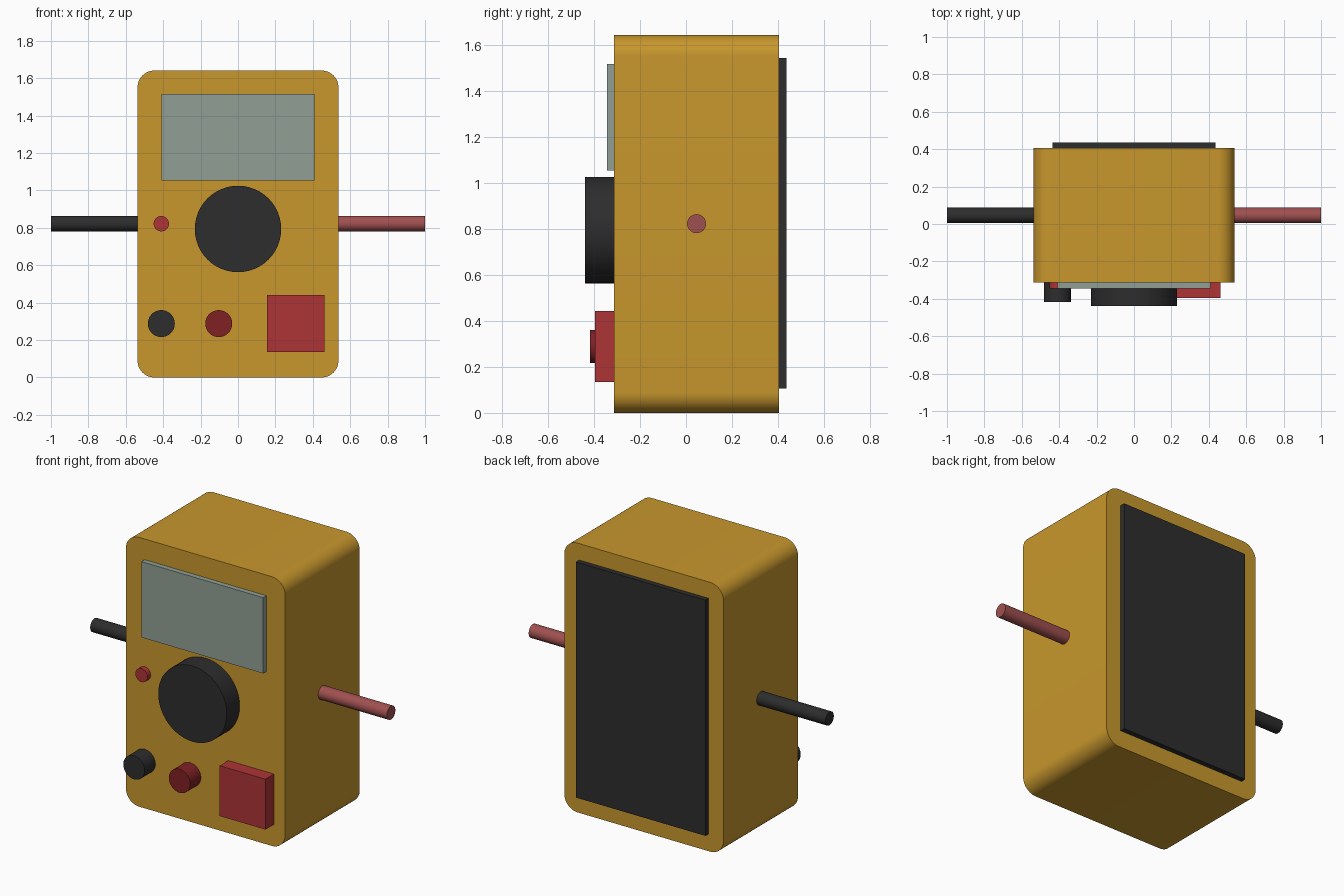
import bpy, bmesh, math
from mathutils import Matrix

if "Cube" in bpy.data.objects:
    bpy.data.objects.remove(bpy.data.objects["Cube"])


def material(name, rgb):
    m = bpy.data.materials.new(name)
    lin = [(c / 255 / 12.92) if c < 11 else ((c / 255 + 0.055) / 1.055) ** 2.4 for c in rgb]
    m.diffuse_color = (*lin, 1)
    m.use_nodes = True
    m.node_tree.nodes["Principled BSDF"].inputs["Base Color"].default_value = m.diffuse_color
    return m


YELLOW = material("case yellow", (200, 151, 45))
BLACK = material("black rubber", (45, 45, 45))
SCREEN = material("screen grey green", (145, 160, 149))
RED = material("button red", (174, 52, 54))
DARK_RED = material("socket red", (128, 33, 36))
LEAD_RED = material("lead red", (160, 80, 80))


def finish(name, bm, mat, smooth=True):
    bmesh.ops.recalc_face_normals(bm, faces=bm.faces)
    mesh = bpy.data.meshes.new(name)
    bm.to_mesh(mesh)
    bm.free()
    mesh.materials.append(mat)
    ob = bpy.data.objects.new(name, mesh)
    bpy.context.collection.objects.link(ob)
    if smooth:
        bpy.ops.object.select_all(action='DESELECT')
        ob.select_set(True)
        bpy.context.view_layer.objects.active = ob
        bpy.ops.object.shade_smooth_by_angle(angle=math.radians(30))
    return ob


def box(name, x, y, z, mat):
    """Box from (min, max) ranges."""
    bm = bmesh.new()
    bmesh.ops.create_cube(bm, size=1)
    for v in bm.verts:
        v.co = [r[0] + (c + 0.5) * (r[1] - r[0]) for c, r in zip(v.co, (x, y, z))]
    return finish(name, bm, mat, smooth=False)


def rod(name, start, length, radius, axis, mat, sides=48):
    """Cylinder from start along +x or +y."""
    bm = bmesh.new()
    bmesh.ops.create_cone(bm, cap_ends=True, segments=sides, radius1=radius,
                          radius2=radius, depth=length)
    turn = Matrix.Rotation(math.pi / 2, 4, 'Y' if axis == 'x' else 'X')
    shift = (length / 2, 0, 0) if axis == 'x' else (0, length / 2, 0)
    bm.transform(Matrix.Translation(start) @ Matrix.Translation(shift) @ turn)
    return finish(name, bm, mat)


FRONT, BACK = -0.313, 0.405
HALF_W, HEIGHT, CORNER = 0.537, 1.641, 0.09

# Case: rounded rectangle extruded front to back
bm = bmesh.new()
profile = []
corners = [(1, 1), (-1, 1), (-1, -1), (1, -1)]
for i, (sx, sz) in enumerate(corners):
    cx = sx * (HALF_W - CORNER)
    cz = HEIGHT / 2 + sz * (HEIGHT / 2 - CORNER)
    for k in range(13):
        a = math.pi / 2 * (i + k / 12)
        profile.append(bm.verts.new((cx + CORNER * math.cos(a), FRONT,
                                     cz + CORNER * math.sin(a))))
face = bm.faces.new(profile)
extruded = bmesh.ops.extrude_face_region(bm, geom=[face], use_keep_orig=True)
for v in extruded["geom"]:
    if isinstance(v, bmesh.types.BMVert):
        v.co.y = BACK
finish("case", bm, YELLOW)

# Flat panels on front and back
box("screen", (-0.41, 0.41), (-0.344, FRONT + 0.02), (1.053, 1.515), SCREEN)
box("red_button", (0.154, 0.462), (-0.396, FRONT + 0.02), (0.135, 0.442), RED)
box("back_panel", (-0.436, 0.436), (BACK - 0.02, 0.436), (0.105, 1.541), BLACK)

# Round controls: name, x, z, radius, front y, colour
for name, x, z, r, y, mat in (
        ("dial", 0, 0.794, 0.231, -0.438, BLACK),
        ("indicator_lamp", -0.41, 0.822, 0.041, -0.344, RED),
        ("black_socket", -0.41, 0.288, 0.072, -0.416, BLACK),
        ("red_socket", -0.103, 0.288, 0.072, -0.416, DARK_RED)):
    rod(name, (x, y, z), FRONT + 0.02 - y, r, 'y', mat)

# Test leads out of both sides
rod("black_lead", (-1, 0.046, 0.822), 0.5, 0.041, 'x', BLACK)
rod("red_lead", (0.5, 0.046, 0.822), 0.5, 0.041, 'x', LEAD_RED)
